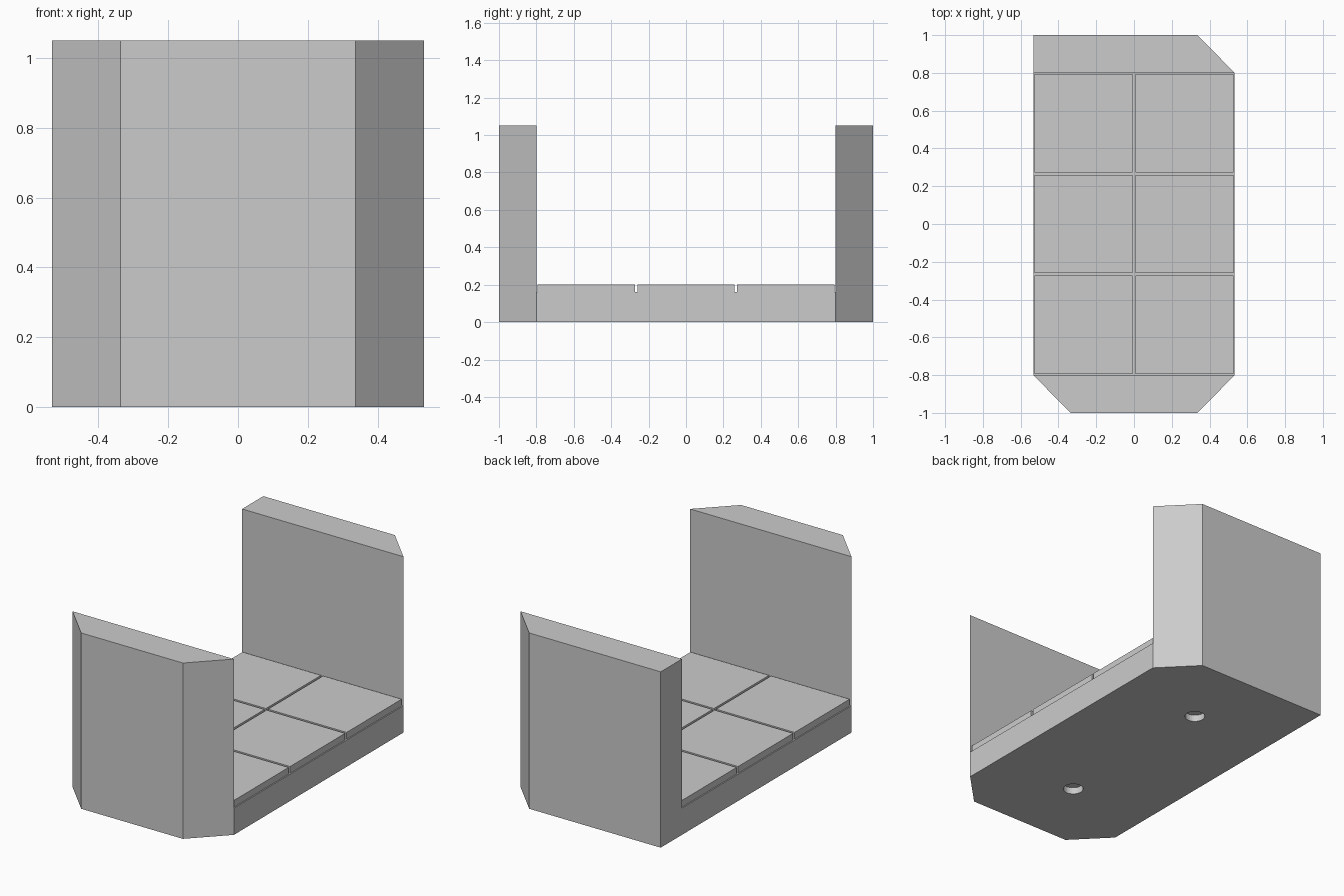
import bpy
import bmesh
from mathutils import Matrix, Vector

cube = bpy.data.objects.get("Cube")
if cube:
    bpy.data.objects.remove(cube, do_unlink=True)

# Overall dimensions
HALF_W, HALF_L, HEIGHT = 0.533, 1.0, 1.05
INNER_L, CHAMFER = 0.8, 0.197
BASE_TOP, TILE_TOP, GAP = 0.16, 0.2, 0.014
GROOVE_X, GROOVE_Y, GROOVE_W, GROOVE_D = 0.48, 0.75, 0.03, 0.06

stone = bpy.data.materials.new("stone_grey")
stone.use_nodes = True
GREY = (0.6, 0.6, 0.6, 1)
stone.diffuse_color = GREY
stone.node_tree.nodes["Principled BSDF"].inputs["Base Color"].default_value = GREY


def finish(name, bm):
    bmesh.ops.recalc_face_normals(bm, faces=bm.faces)
    mesh = bpy.data.meshes.new(name)
    bm.to_mesh(mesh)
    bm.free()
    mesh.materials.append(stone)
    obj = bpy.data.objects.new(name, mesh)
    bpy.context.collection.objects.link(obj)
    return obj


def prism(name, outline, z0, z1, ring=0):
    """Extrude an outline upward; ring > 0 keeps only a border of that width."""
    bm = bmesh.new()
    face = bm.faces.new([bm.verts.new((x, y, z0)) for x, y in outline])
    if ring:
        bmesh.ops.inset_region(bm, faces=[face], thickness=ring, use_even_offset=True)
        bmesh.ops.delete(bm, geom=[face], context='FACES')
    grown = bmesh.ops.extrude_face_region(bm, geom=bm.faces[:], use_keep_orig=True)
    verts = [g for g in grown["geom"] if isinstance(g, bmesh.types.BMVert)]
    bmesh.ops.translate(bm, verts=verts, vec=Vector((0, 0, z1 - z0)))
    return finish(name, bm)


def rect(hx, hy, cx=0, cy=0):
    return [(cx - hx, cy - hy), (cx + hx, cy - hy), (cx + hx, cy + hy), (cx - hx, cy + hy)]


def cut(target, cutter):
    mod = target.modifiers.new("cut", 'BOOLEAN')
    mod.operation, mod.solver, mod.object = 'DIFFERENCE', 'EXACT', cutter
    bpy.context.view_layer.objects.active = target
    bpy.ops.object.modifier_apply(modifier=mod.name)
    bpy.data.objects.remove(cutter, do_unlink=True)


# Body: block with three bevelled corners, the back corner at -x stays square
inner_x = HALF_W - CHAMFER
body = prism("floor_and_end_walls", [
    (-inner_x, -HALF_L), (inner_x, -HALF_L), (HALF_W, -INNER_L), (HALF_W, INNER_L),
    (inner_x, HALF_L), (-HALF_W, HALF_L), (-HALF_W, -INNER_L)], 0, HEIGHT)

# Open space between the end walls
cut(body, prism("space_cutter", rect(1, INNER_L), BASE_TOP, 2))

# Rectangular groove on the underside
cut(body, prism("groove_cutter", rect(GROOVE_X, GROOVE_Y), -0.05, GROOVE_D, GROOVE_W))

# Two round sockets on the underside
for y in (-0.533, 0.533):
    bm = bmesh.new()
    bmesh.ops.create_cone(bm, cap_ends=True, segments=32, radius1=0.056, radius2=0.056,
                          depth=0.1, matrix=Matrix.Translation((0, y, -0.01)))
    cut(body, finish("socket_cutter", bm))

# Paving: two columns and three rows of slabs with narrow joints
pitch_x, pitch_y = HALF_W, INNER_L * 2 / 3
for col in range(2):
    for row in range(3):
        prism(f"paving_slab_{col + 1}_{row + 1}",
              rect((pitch_x - GAP) / 2, (pitch_y - GAP) / 2,
                   (col - 0.5) * pitch_x, (row - 1) * pitch_y),
              BASE_TOP, TILE_TOP)
